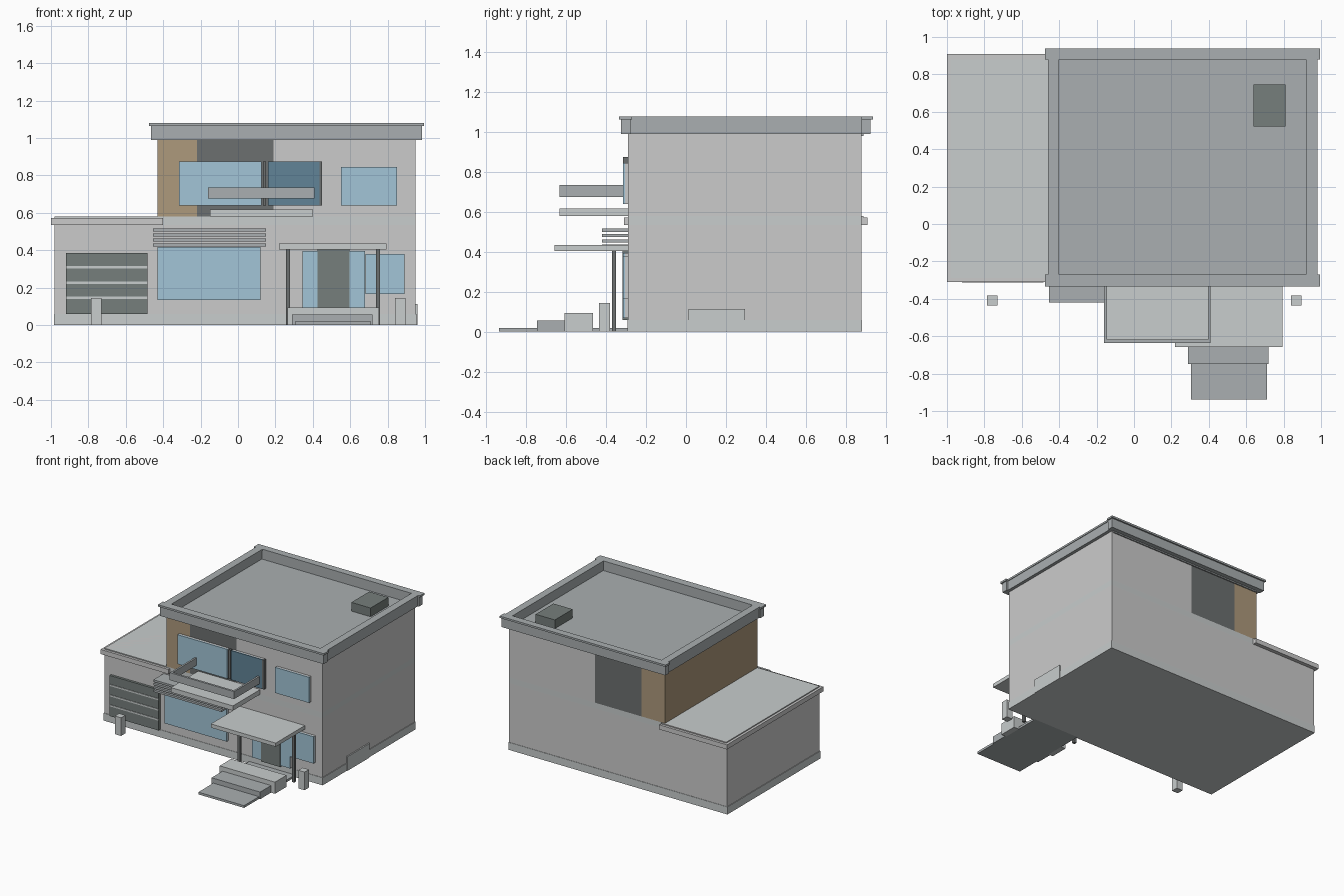
import bpy, bmesh
from mathutils import Matrix, Vector

if "Cube" in bpy.data.objects:
    bpy.data.objects.remove(bpy.data.objects["Cube"])


def material(name, r, g, b):
    m = bpy.data.materials.new(name)
    m.diffuse_color = (r, g, b, 1)
    m.use_nodes = True
    m.node_tree.nodes["Principled BSDF"].inputs["Base Color"].default_value = m.diffuse_color
    return m


LIGHT = material("light_trim", 0.58, 0.61, 0.61)
ROOF = material("roof_grey", 0.40, 0.43, 0.44)
DARK = material("dark_cladding", 0.15, 0.16, 0.16)
DOOR = material("dark_panel", 0.18, 0.21, 0.20)
WOOD = material("tan_cladding", 0.42, 0.32, 0.20)
GLASS = material("glass", 0.36, 0.56, 0.68)
TINT = material("tinted_glass", 0.12, 0.23, 0.31)


def box(name, x, y, z, mat=None):
    """Box from (min, max) ranges on each axis."""
    lo, hi = Vector((x[0], y[0], z[0])), Vector((x[1], y[1], z[1]))
    bm = bmesh.new()
    bmesh.ops.create_cube(bm, size=1, matrix=Matrix.Translation((lo + hi) / 2)
                          @ Matrix.Diagonal((*(hi - lo), 1)))
    me = bpy.data.meshes.new(name)
    bm.to_mesh(me)
    bm.free()
    ob = bpy.data.objects.new(name, me)
    bpy.context.collection.objects.link(ob)
    if mat:
        me.materials.append(mat)
    return ob


def window(name, x, z, mat=GLASS):
    """Framed pane standing proud of the front wall."""
    box(name + "_frame", x, (-0.306, -0.28), z)
    box(name + "_pane", x, (-0.315, -0.306), z, mat)


DEPTH = (-0.29, 0.88)

# Ground floor, plinth and belt course
box("plinth", (-0.985, 0.955), (-0.293, 0.883), (0, 0.06), LIGHT)
box("ground_floor_wall", (-0.98, 0.95), DEPTH, (0.06, 0.535))
box("belt_course", (-0.98, 0.95), DEPTH, (0.535, 0.58), LIGHT)

# Upper floor in three claddings
for name, x, mat in (("upper_tan_wall", (-0.43, -0.22), WOOD),
                     ("upper_dark_wall", (-0.22, 0.19), DARK),
                     ("upper_grey_wall", (0.19, 0.95), None)):
    box(name, x, DEPTH, (0.58, 0.99), mat)

# Wing roof
box("wing_roof_trim", (-1.0, -0.40), (-0.31, 0.91), (0.535, 0.572))
box("wing_roof_deck", (-0.98, -0.40), (-0.285, 0.89), (0.572, 0.58))

# Main roof: deck, parapet walls with caps, rooftop unit
box("roof_deck", (-0.42, 0.94), (-0.28, 0.89), (0.98, 1.0), ROOF)
for side, y, cap in (("front", (-0.325, -0.275), (-0.335, -0.27)),
                     ("back", (0.88, 0.925), (0.88, 0.937))):
    box(side + "_parapet", (-0.465, 0.985), y, (0.99, 1.065), ROOF)
    box(side + "_parapet_cap", (-0.475, 0.995), cap, (1.065, 1.08), ROOF)
for side, x, cap in (("left", (-0.455, -0.405), (-0.46, -0.40)),
                     ("right", (0.925, 0.975), (0.92, 0.98))):
    box(side + "_parapet", x, (-0.275, 0.88), (0.99, 1.065), ROOF)
    box(side + "_parapet_cap", cap, (-0.27, 0.88), (1.065, 1.08), ROOF)
box("rooftop_unit", (0.64, 0.81), (0.52, 0.745), (1.0, 1.07), DOOR)

# Windows
window("lower_left_window", (-0.43, 0.12), (0.135, 0.417))
window("lower_right_window", (0.682, 0.89), (0.165, 0.38))
window("upper_left_window", (-0.315, 0.125), (0.64, 0.875))
window("balcony_door", (0.16, 0.435), (0.64, 0.875), TINT)
box("balcony_door_jamb_left", (0.135, 0.15), (-0.31, -0.28), (0.64, 0.875), DARK)
box("balcony_door_jamb_right", (0.435, 0.45), (-0.315, -0.28), (0.64, 0.875), DARK)
window("upper_right_window", (0.55, 0.85), (0.64, 0.845))

# Front door with sidelights
box("front_door", (0.425, 0.595), (-0.318, -0.28), (0.06, 0.405), DOOR)
for side, x in (("left", (0.345, 0.425)), ("right", (0.595, 0.68))):
    window(side + "_sidelight", x, (0.07, 0.395))

# Garage door with light ribs
box("garage_door", (-0.92, -0.485), (-0.31, -0.28), (0.06, 0.385), DOOR)
for i, z in enumerate((0.14, 0.22, 0.303)):
    box(f"garage_rib_{i + 1}", (-0.92, -0.485), (-0.314, -0.30), (z, z + 0.013), LIGHT)

# Sunshade slats
for i in range(4):
    z = 0.42 + i * 0.027
    box(f"sunshade_slat_{i + 1}", (-0.455, 0.15), (-0.42, -0.28), (z, z + 0.016), ROOF)

# Balcony slab and rails
box("balcony_slab", (-0.15, 0.40), (-0.635, -0.28), (0.58, 0.618), LIGHT)
box("balcony_front_rail", (-0.16, 0.41), (-0.635, -0.618), (0.675, 0.735), ROOF)
for side, x in (("left", -0.16), ("right", 0.395)):
    box(side + "_balcony_rail", (x, x + 0.015), (-0.618, -0.30), (0.675, 0.735), ROOF)

# Entrance canopy on posts
box("entrance_canopy", (0.22, 0.795), (-0.658, -0.28), (0.405, 0.435), LIGHT)
for side, x in (("left", 0.257), ("right", 0.738)):
    box(side + "_canopy_post", (x, x + 0.021), (-0.372, -0.35), (0, 0.405), DARK)

# Steps and path
box("entrance_path", (0.305, 0.71), (-0.937, -0.28), (0, 0.018), ROOF)
box("lower_step", (0.29, 0.72), (-0.748, -0.61), (0, 0.057), ROOF)
box("upper_step", (0.265, 0.755), (-0.61, -0.465), (0, 0.093), LIGHT)

# Bollards and side utility block
for side, x in (("left", -0.785), ("right", 0.84)):
    box(side + "_bollard", (x, x + 0.055), (-0.437, -0.382), (0, 0.145), LIGHT)
box("side_block", (0.93, 0.96), (0.013, 0.295), (0, 0.113), LIGHT)
